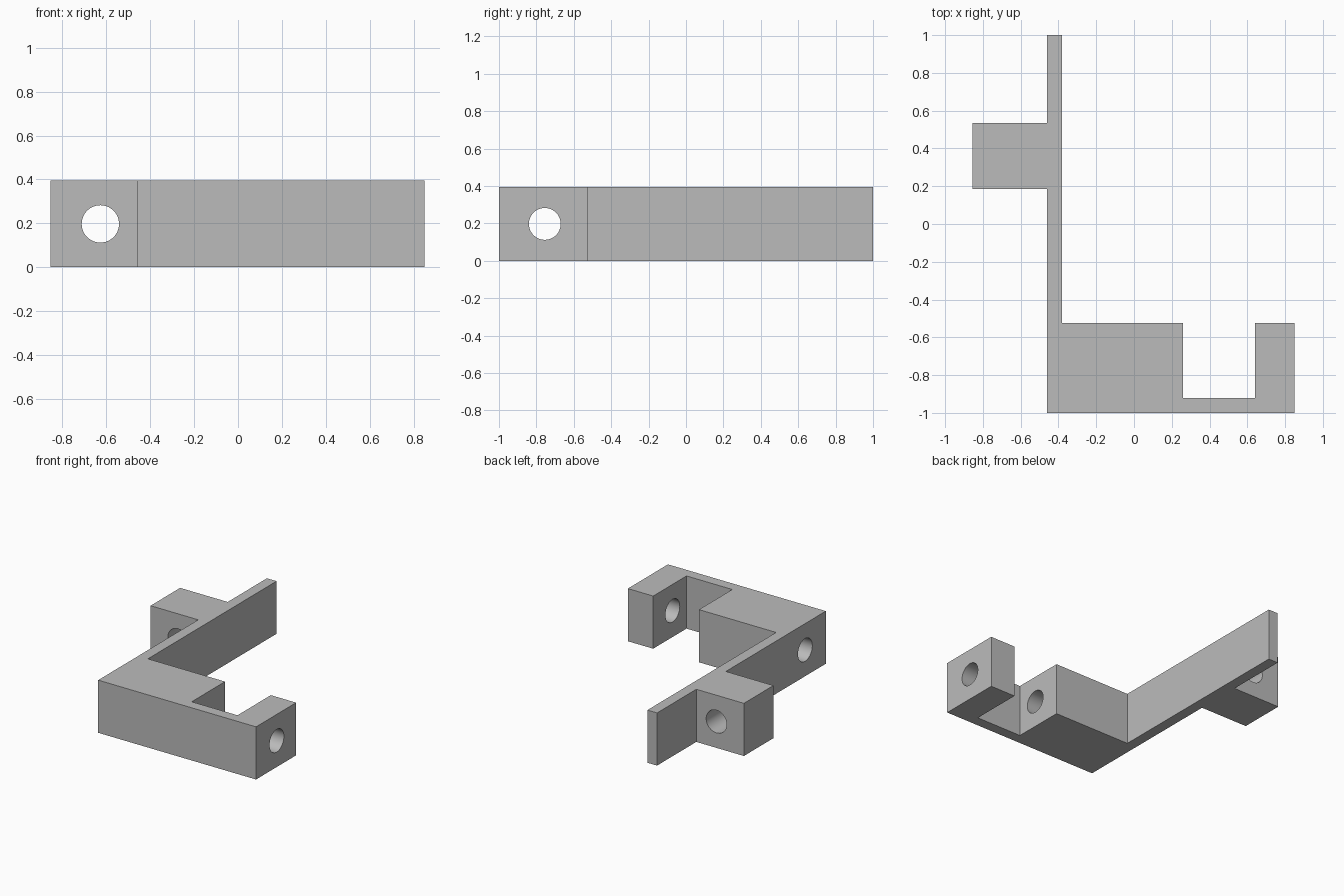
import bpy
import bmesh
import math

cube = bpy.data.objects.get("Cube")
if cube:
    bpy.data.objects.remove(cube, do_unlink=True)

HEIGHT = 0.395
HOLE_RADIUS = 0.085

grey = bpy.data.materials.new("plain grey")
grey.use_nodes = True
colour = (0.5, 0.5, 0.5, 1)
grey.diffuse_color = colour
grey.node_tree.nodes["Principled BSDF"].inputs["Base Color"].default_value = colour

# Plan outline of the bracket: long arm, rear lug, front block and end lug
outline = [
    (-0.46, -1), (0.85, -1), (0.85, -0.525), (0.64, -0.525),
    (0.64, -0.92), (0.26, -0.92), (0.26, -0.525), (-0.38, -0.525),
    (-0.38, 1), (-0.46, 1), (-0.46, 0.535), (-0.855, 0.535),
    (-0.855, 0.185), (-0.46, 0.185),
]

bm = bmesh.new()
base = bm.faces.new([bm.verts.new((x, y, 0)) for x, y in outline])
extruded = bmesh.ops.extrude_face_region(bm, geom=[base])["geom"]
top_verts = [v for v in extruded if isinstance(v, bmesh.types.BMVert)]
bmesh.ops.translate(bm, verts=top_verts, vec=(0, 0, HEIGHT))
bmesh.ops.recalc_face_normals(bm, faces=bm.faces)
mesh = bpy.data.meshes.new("bracket")
bm.to_mesh(mesh)
bm.free()
mesh.materials.append(grey)
bracket = bpy.data.objects.new("bracket", mesh)
bpy.context.collection.objects.link(bracket)


def drill(name, location, rotation, length):
    """Cut a round hole through the bracket."""
    bpy.ops.mesh.primitive_cylinder_add(
        vertices=64, radius=HOLE_RADIUS, depth=length,
        location=location, rotation=rotation)
    cutter = bpy.context.object
    cutter.name = name
    cutter.data.materials.append(grey)
    cutter.hide_render = True
    cutter.hide_viewport = True
    cut = bracket.modifiers.new(name, "BOOLEAN")
    cut.operation = "DIFFERENCE"
    cut.solver = "EXACT"
    cut.object = cutter
    return cutter


# Cross hole through the front block and end lug, and hole through the rear lug
cutters = [
    drill("cross_hole_cutter", (0.2, -0.755, HEIGHT / 2), (0, math.pi / 2, 0), 2),
    drill("rear_lug_hole_cutter", (-0.627, 0.36, HEIGHT / 2), (math.pi / 2, 0, 0), 0.6),
]

# Apply the cuts, then remove the cutters
bpy.ops.object.select_all(action="DESELECT")
bpy.context.view_layer.objects.active = bracket
bracket.select_set(True)
for modifier in list(bracket.modifiers):
    bpy.ops.object.modifier_apply(modifier=modifier.name)
for cutter in cutters:
    bpy.data.objects.remove(cutter, do_unlink=True)

# Round bores, crisp outer edges
bpy.ops.object.shade_smooth_by_angle(angle=math.radians(30))
